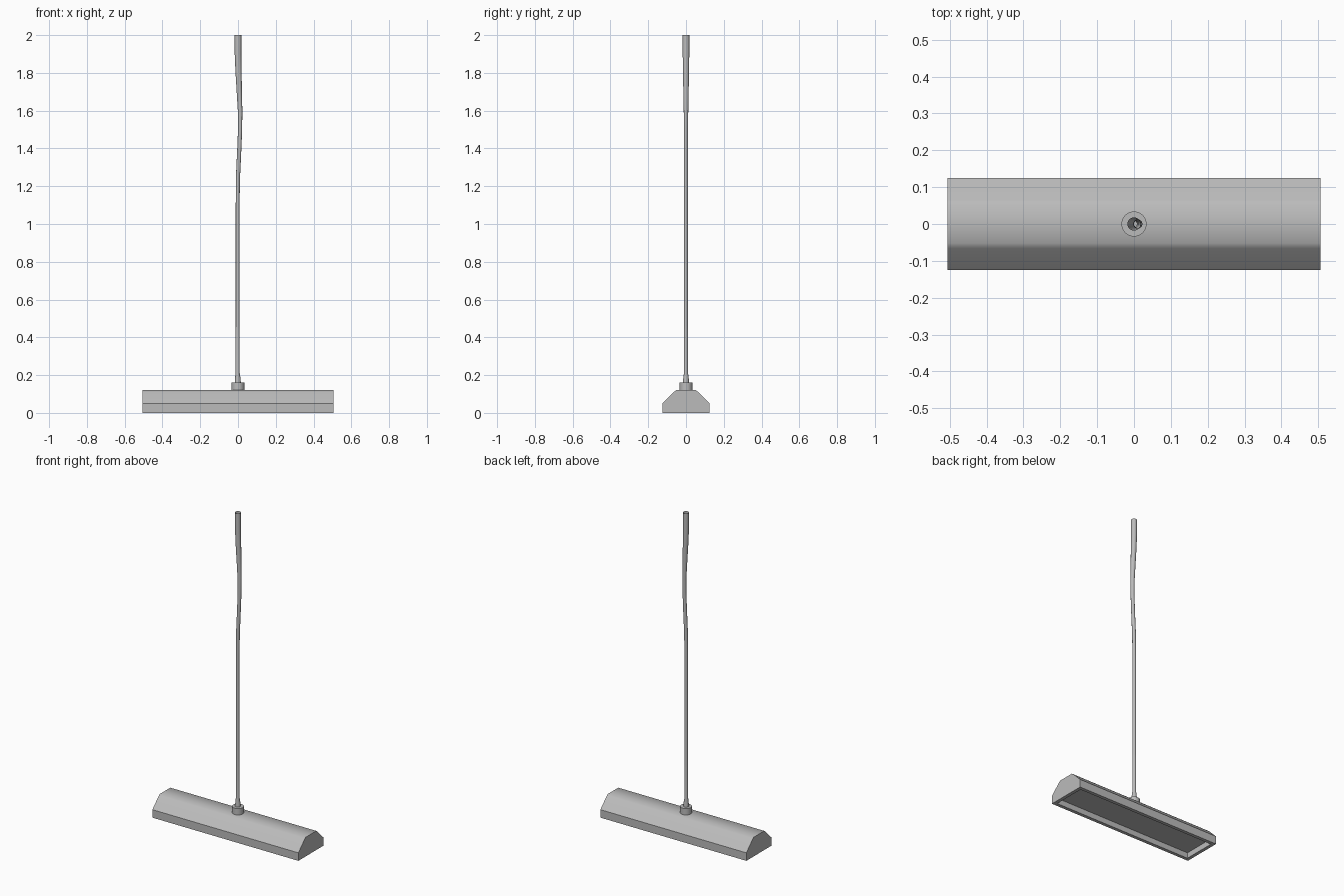
import bpy, bmesh
from math import cos, sin, tau

if "Cube" in bpy.data.objects:
    bpy.data.objects.remove(bpy.data.objects["Cube"])

grey = bpy.data.materials.new("grey metal")
grey.use_nodes = True
grey.diffuse_color = (0.5, 0.5, 0.5, 1)
grey.node_tree.nodes["Principled BSDF"].inputs["Base Color"].default_value = grey.diffuse_color


def finish(name, bm):
    bmesh.ops.recalc_face_normals(bm, faces=bm.faces)
    mesh = bpy.data.meshes.new(name)
    bm.to_mesh(mesh)
    bm.free()
    mesh.materials.append(grey)
    obj = bpy.data.objects.new(name, mesh)
    bpy.context.collection.objects.link(obj)
    return obj


def lathe(name, rings, sides, caps):
    """Skin circular rings given as (z, x offset, radius)."""
    bm = bmesh.new()
    loops = [[bm.verts.new((x + r * cos(tau * i / sides), r * sin(tau * i / sides), z))
              for i in range(sides)] for z, x, r in rings]
    for a, b in zip(loops, loops[1:]):
        for i in range(sides):
            j = (i + 1) % sides
            bm.faces.new((a[i], a[j], b[j], b[i])).smooth = True
    if caps:
        for loop in (loops[0], loops[-1]):
            bm.faces.new(loop)
            for i in range(sides):
                bm.edges.get((loop[i], loop[(i + 1) % sides])).smooth = False
    return finish(name, bm)


# Housing: extruded sloped profile with a softly shaded roof
half_length = 0.506
side = [(0.125, 0), (0.125, 0.05), (0.066, 0.109), (0.052, 0.12)]
profile = side + [(-y, z) for y, z in reversed(side)]
bm = bmesh.new()
end = bm.faces.new([bm.verts.new((-half_length, y, z)) for y, z in profile])
out = bmesh.ops.extrude_face_region(bm, geom=[end], use_keep_orig=True)
bmesh.ops.translate(bm, vec=(2 * half_length, 0, 0),
                    verts=[v for v in out["geom"] if isinstance(v, bmesh.types.BMVert)])
bmesh.ops.recalc_face_normals(bm, faces=bm.faces)

# Recess in the underside, behind a narrow rim
floor = min(bm.faces, key=lambda f: f.normal.z)
bmesh.ops.inset_region(bm, faces=[floor], thickness=0.03)
recess = bmesh.ops.extrude_face_region(bm, geom=[floor])
bmesh.ops.translate(bm, vec=(0, 0, 0.035),
                    verts=[v for v in recess["geom"] if isinstance(v, bmesh.types.BMVert)])
if floor.is_valid:
    bmesh.ops.delete(bm, geom=[floor], context="FACES_ONLY")
bm.normal_update()
for f in bm.faces:
    f.smooth = f.normal.z > 0.3 and f.calc_center_median().z > 0.04
for e in bm.edges:
    e.smooth = all(f.smooth for f in e.link_faces)
finish("housing", bm)

# Collar joining the pole to the housing
lathe("collar", [(0.11, 0, 0.034), (0.16, 0, 0.034)], 32, True)

# Slightly bent hollow pole, open at the top
lathe("pole", [(0.155, -0.001, 0.016), (0.18, -0.001, 0.015), (0.21, -0.002, 0.011),
               (0.44, -0.002, 0.011), (0.46, -0.002, 0.010), (1.1, -0.002, 0.010),
               (1.25, 0, 0.011), (1.4, 0.007, 0.011), (1.5, 0.011, 0.011),
               (1.6, 0.011, 0.012), (1.7, 0.007, 0.014), (1.8, 0.003, 0.016),
               (1.9, 0, 0.0175), (2, 0, 0.018)], 16, False)
